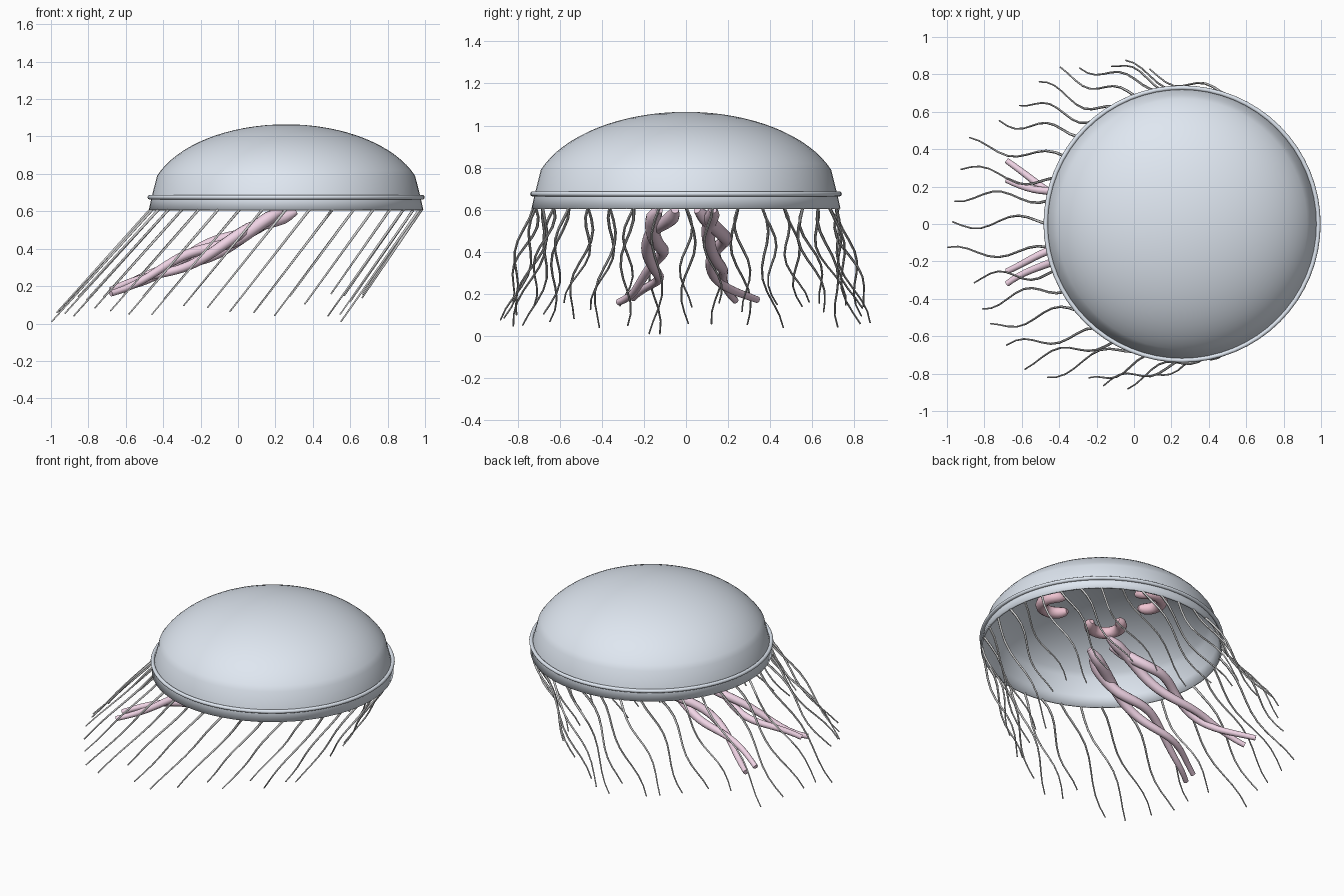
import bpy, bmesh, math, random
from mathutils import Vector

if "Cube" in bpy.data.objects:
    bpy.data.objects.remove(bpy.data.objects["Cube"])

random.seed(4)
CX = 0.257          # bell axis
SEG = 64


def material(name, rgb):
    m = bpy.data.materials.new(name)
    m.diffuse_color = (*rgb, 1)
    m.use_nodes = True
    m.node_tree.nodes["Principled BSDF"].inputs["Base Color"].default_value = m.diffuse_color
    return m


def tubes(name, paths, mat, sides=1):
    """One mesh of tapered tubes; each path is a list of (point, radius)."""
    cu = bpy.data.curves.new(name, 'CURVE')
    cu.dimensions = '3D'
    cu.bevel_depth = 1.0
    cu.bevel_resolution = sides
    cu.use_fill_caps = True
    for path in paths:
        sp = cu.splines.new('POLY')
        sp.points.add(len(path) - 1)
        for p, (co, r) in zip(sp.points, path):
            p.co = (*co, 1)
            p.radius = r
        sp.use_smooth = True
    ob = bpy.data.objects.new(name, cu)
    bpy.context.collection.objects.link(ob)
    bpy.ops.object.select_all(action='DESELECT')
    ob.select_set(True)
    bpy.context.view_layer.objects.active = ob
    bpy.ops.object.convert(target='MESH')
    ob = bpy.context.object
    ob.name = name
    ob.data.materials.clear()
    ob.data.materials.append(mat)
    bpy.ops.object.shade_smooth_by_angle(angle=math.radians(60))
    return ob


blue = material("bell_blue", (0.74, 0.80, 0.88))
grey = material("tentacle_grey", (0.80, 0.80, 0.83))
pink = material("arm_pink", (0.88, 0.66, 0.79))
rose = material("gonad_rose", (0.86, 0.55, 0.64))

# Bell: domed profile with a flared skirt, spun round its axis
a_end = math.asin(0.690 / 0.735)
profile = [(0.735 * math.sin(a_end * i / 16), 0.645 + 0.42 * math.cos(a_end * i / 16))
           for i in range(17)] + [(0.719, 0.675), (0.734, 0.607)]
bm = bmesh.new()
vs = [bm.verts.new((r, 0, z)) for r, z in profile]
es = [bm.edges.new(p) for p in zip(vs, vs[1:])]
bmesh.ops.spin(bm, geom=vs + es, cent=(0, 0, 0), axis=(0, 0, 1),
               angle=math.tau, steps=SEG, use_duplicate=False)
bmesh.ops.remove_doubles(bm, verts=bm.verts[:], dist=1e-5)
bmesh.ops.recalc_face_normals(bm, faces=bm.faces[:])
if max(bm.faces, key=lambda f: f.calc_center_median().z).normal.z < 0:
    bmesh.ops.reverse_faces(bm, faces=bm.faces[:])
me = bpy.data.meshes.new("bell")
bm.to_mesh(me)
bm.free()
me.materials.append(blue)
bell = bpy.data.objects.new("bell", me)
bell.location.x = CX
bpy.context.collection.objects.link(bell)
bpy.context.view_layer.objects.active = bell
bell.select_set(True)
shell = bell.modifiers.new("shell", 'SOLIDIFY')
shell.thickness = 0.012
shell.offset = -1
bpy.ops.object.modifier_apply(modifier="shell")
bpy.ops.object.shade_smooth()

# Rim bead
bpy.ops.mesh.primitive_torus_add(location=(CX, 0, 0.675), major_radius=0.729, minor_radius=0.012,
                                 major_segments=SEG, minor_segments=10)
rim = bpy.context.object
rim.name = "bell_rim"
rim.data.materials.append(blue)
bpy.ops.object.shade_smooth_by_angle(angle=math.radians(60))

# Tentacles: trailing back from the rim, waving sideways and splaying at the tips
COUNT, STEPS = 36, 10
paths = []
for k in range(COUNT):
    th = math.tau * k / COUNT
    c, s = math.cos(th), math.sin(th)
    drop = 0.6 if k in (19, 35) else random.uniform(0.44, 0.58)
    phase = 1.7 * k
    path = []
    for i in range(STEPS + 1):
        t = i / STEPS
        wave = 0.03 * (math.sin(7.5 * t + phase) - math.sin(phase) * (1 - t))
        path.append((Vector((CX + 0.725 * c + t * (-0.8 * drop + 0.06 * c),
                             0.725 * s + 0.14 * s * t ** 1.3 + wave,
                             0.61 - drop * t)), 0.0075 - 0.0035 * t))
    paths.append(path)
tubes("tentacles", paths, grey)

# Oral arms: two pairs of twisting strands with rounded roots
paths = []
for side in (-1, 1):
    for strand in (0, 1):
        path = []
        for i in range(29):
            t = i / 28
            a = 9.0 * t + math.pi * strand + 0.6 * side
            amp = 0.045 - 0.015 * t
            sway = 0.025 * math.sin(7 * t)
            path.append((Vector((0.27 + (0.04 - 0.08 * strand) * (1 - t) - 0.95 * t,
                                 side * (0.09 + 0.12 * t + sway + (0.02 + 0.08 * strand) * t ** 5)
                                 + amp * math.cos(a) * (1 - 0.6 * t ** 4),
                                 0.60 - 0.5 * t + 0.07 * t * t
                                 + 0.75 * amp * math.sin(a) * min(1, 4 * t) * (1 - 0.5 * t ** 3))),
                         (0.037 - 0.021 * t) * min(1, 0.5 + 8 * t)))
        paths.append(path)
tubes("oral_arms", paths, pink, 3)

# Gonads: four horseshoes under the dome, open towards the axis
paths = []
for k in range(4):
    th = math.radians(45 + 90 * k)
    mid = Vector((CX + 0.27 * math.cos(th), 0.27 * math.sin(th), 0.92))
    path = []
    for i in range(21):
        u = i / 10 - 1
        a = th + math.radians(125 * u)
        path.append((mid + 0.095 * Vector((math.cos(a), math.sin(a), 0)),
                     0.037 * math.sqrt(max(0.15, 1 - u ** 8))))
    paths.append(path)
tubes("gonads", paths, rose, 3)
